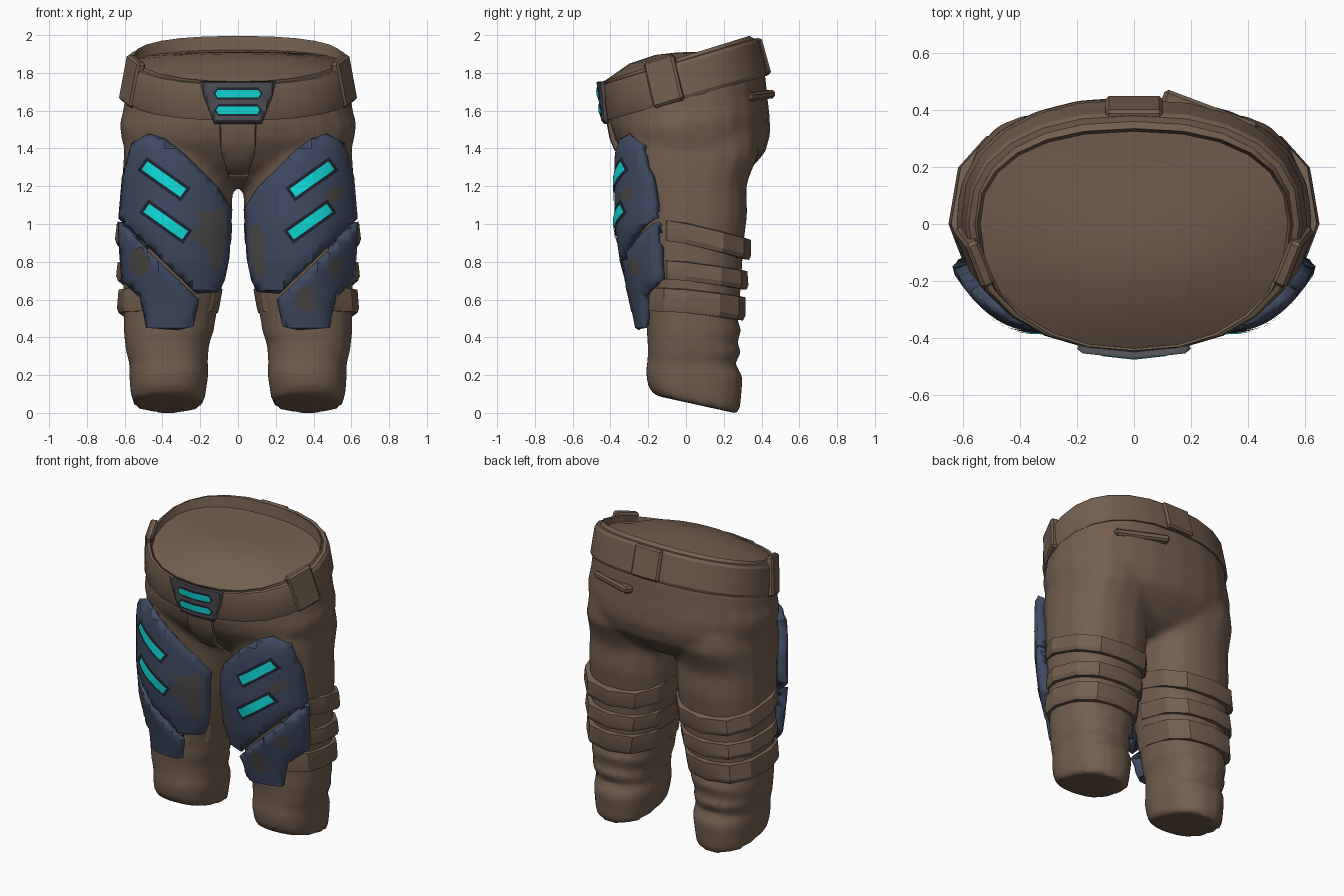
import bpy, bmesh, math
from mathutils import Vector, Euler, Matrix

if "Cube" in bpy.data.objects:
    bpy.data.objects.remove(bpy.data.objects["Cube"])

def material(name, r, g, b):
    m = bpy.data.materials.new(name)
    m.diffuse_color = (r, g, b, 1)
    m.use_nodes = True
    m.node_tree.nodes["Principled BSDF"].inputs["Base Color"].default_value = m.diffuse_color
    return m

BROWN = material("brown_cloth", .17, .113, .076)
NAVY = material("navy_armor", .052, .070, .125)
WORN = material("worn_grey", .076, .069, .068)
SLATE = material("slate_metal", .085, .083, .100)
DARK = material("dark_frame", .014, .019, .030)
CYAN = material("cyan_light", .005, .74, .73)

def finish(name, bm, mat, angle=35):
    me = bpy.data.meshes.new(name)
    bm.to_mesh(me)
    bm.free()
    me.materials.append(mat)
    me.shade_smooth()
    me.set_sharp_from_angle(angle=math.radians(angle))
    ob = bpy.data.objects.new(name, me)
    bpy.context.collection.objects.link(ob)
    return ob

def spow(v, p):
    return math.copysign(abs(v) ** p, v)

def loft(name, rings, mat, n=20, p_back=.85, loop=False, dip=0, angle=35):
    """Ring = (z, centre x, half width, front y, back y, slope of z along y)."""
    bm = bmesh.new()
    rows = []
    for z, cx, rx, yf, yb, slope in rings:
        row = []
        for i in range(n):
            a = 2 * math.pi * i / n
            c, s = math.cos(a), math.sin(a)
            p = p_back if s > 0 else .92
            y = spow(s, p) * (yb if s > 0 else -yf)
            row.append(bm.verts.new((cx + rx * spow(c, p), y, z + slope * y - dip * max(0, s))))
        rows.append(row)
    pairs = list(zip(rows, rows[1:])) + ([(rows[-1], rows[0])] if loop else [])
    for a, b in pairs:
        for i in range(n):
            j = (i + 1) % n
            bm.faces.new((a[i], a[j], b[j], b[i]))
    if not loop:
        bm.faces.new(rows[0])
        bm.faces.new(rows[-1])
    bmesh.ops.recalc_face_normals(bm, faces=bm.faces)
    return finish(name, bm, mat, angle)

def lerp(table, z):
    """Piecewise linear lookup in rows sorted by descending z."""
    for a, b in zip(table, table[1:]):
        if z >= b[0]:
            t = min(1, (a[0] - z) / (a[0] - b[0]))
            return [u + (v - u) * t for u, v in zip(a, b)]
    return list(table[-1])

def panel(name, pts, yfun, mat, thick=0, rim=0, off=0, drop=.025):
    """Outline in x, z draped on the surface y = yfun(x, z), with a bevelled rim."""
    bm = bmesh.new()
    f = bm.faces.new([bm.verts.new((x, 0, z)) for x, z in pts])
    f.normal_update()
    if f.normal.y > 0:
        f.normal_flip()
    if rim:
        bmesh.ops.inset_region(bm, faces=bm.faces[:], thickness=rim, use_even_offset=True)
    for axis, step in ((0, .03), (2, .05)):
        lo = min(v.co[axis] for v in bm.verts)
        hi = max(v.co[axis] for v in bm.verts)
        for k in range(math.ceil(lo / step), math.floor(hi / step) + 1):
            co, no = Vector(), Vector()
            co[axis], no[axis] = k * step, 1
            bmesh.ops.bisect_plane(bm, geom=bm.verts[:] + bm.edges[:] + bm.faces[:],
                                   plane_co=co, plane_no=no, dist=1e-4)
    for v in bm.verts:
        v.co.y = yfun(v.co.x, v.co.z) - off + (drop if rim and v.is_boundary else 0)
    bmesh.ops.remove_doubles(bm, verts=bm.verts, dist=.002)
    ob = finish(name, bm, mat, 30)
    if thick:
        mod = ob.modifiers.new("thickness", 'SOLIDIFY')
        mod.thickness, mod.offset = thick, -1
    return ob

def box(name, mat, loc, size, rot, bevel=.012):
    bm = bmesh.new()
    bmesh.ops.create_cube(bm, size=1)
    bmesh.ops.scale(bm, vec=size, verts=bm.verts)
    bmesh.ops.bevel(bm, geom=bm.edges[:], offset=bevel, segments=1, affect='EDGES')
    bmesh.ops.transform(bm, verts=bm.verts,
                        matrix=Matrix.Translation(loc) @ Euler(rot).to_matrix().to_4x4())
    return finish(name, bm, mat, 30)

# Waist rim and domed filling below the rim
loft("waist", [
    (1.67, 0, .58, -.40, .41, .28), (1.86, 0, .565, -.43, .375, .3),
    (1.892, 0, .55, -.445, .335, .31), (1.85, 0, .54, -.437, .325, .22),
    (1.885, 0, .40, -.30, .235, .12), (1.905, 0, .22, -.16, .13, .06), (1.91, 0, .06, -.05, .04, .04)],
    BROWN, 24)

# Hips, later fused with the legs
trousers = loft("trousers", [
    (1.19, 0, .40, -.10, .18, 0), (1.24, 0, .50, -.20, .28, 0), (1.31, 0, .57, -.28, .36, 0),
    (1.38, 0, .60, -.335, .42, 0), (1.46, 0, .618, -.378, .447, .04), (1.53, 0, .628, -.39, .443, .10),
    (1.60, 0, .608, -.403, .43, .2), (1.67, 0, .60, -.405, .42, .28), (1.75, 0, .57, -.405, .39, .28)],
    BROWN, 24)

# Belt with loops
loft("belt", [(1.68, 0, .57, -.39, .39, .28), (1.665, 0, .600, -.422, .432, .28),
              (1.685, 0, .608, -.43, .437, .28), (1.85, 0, .592, -.448, .395, .3),
              (1.87, 0, .580, -.445, .38, .3), (1.875, 0, .55, -.42, .35, .3)],
     BROWN, 24, loop=True, angle=25)
for s in (-1, 1):
    box("side_belt_loop", BROWN, (s * .560, -.115, 1.755), (.05, .175, .25), (.28, s * -.08, -s * .40))
box("back_belt_loop", BROWN, (0, .397, 1.883), (.2, .06, .2), (.27, 0, 0))
box("back_pocket_flap", BROWN, (.265, .385, 1.68), (.35, .06, .045), (0, .05, -.36))

# Fly panel
FLY = [(1.60, -.43), (1.46, -.408), (1.38, -.375), (1.31, -.325), (1.24, -.24)]
panel("fly", [(-.1, 1.56), (.1, 1.56), (.09, 1.38), (.05, 1.25), (-.05, 1.25), (-.09, 1.38)],
      lambda x, z: lerp(FLY, z)[1] + .06 * abs(x), BROWN, .04, .012, 0, .012)

# Buckle with two lights
def buckle_y(x, z):
    return -.474 + .11 * abs(x) + .12 * (1.75 - z)

panel("buckle", [(-.2, 1.755), (.2, 1.755), (.18, 1.67), (.125, 1.53), (-.125, 1.53), (-.18, 1.67)],
      buckle_y, SLATE, .03, .018, 0, .014)
for z, w in ((1.69, .12), (1.603, .115)):
    for nm, g, o, m in (("buckle_light_frame", .012, .003, DARK), ("buckle_light", 0, .007, CYAN)):
        panel(nm, [(-w - g, z), (-w + .012, z + .02 + g), (w - .012, z + .02 + g),
                   (w + g, z), (w - .012, z - .02 - g), (-w + .012, z - .02 - g)],
              buckle_y, m, 0, 0, o)

# Trouser legs: z, centre x, half width, front y, back y, slope
LEG = [(1.48, .315, .27, -.30, .38, 0), (1.37, .315, .290, -.31, .39, 0),
       (1.27, .318, .293, -.30, .345, 0), (1.2, .32, .293, -.29, .322, 0),
       (1.05, .325, .293, -.27, .327, 0), (.9, .33, .287, -.25, .308, 0),
       (.75, .34, .272, -.235, .298, 0), (.6, .352, .255, -.22, .288, 0),
       (.5, .362, .244, -.21, .272, 0), (.43, .367, .239, -.21, .296, .03),
       (.37, .375, .224, -.205, .270, -.04), (.31, .374, .217, -.205, .298, .05),
       (.27, .368, .208, -.205, .262, -.04), (.21, .366, .211, -.215, .304, -.06),
       (.11, .370, .200, -.205, .292, -.18), (.06, .369, .190, -.175, .285, -.22),
       (.056, .368, .172, -.14, .26, -.22)]
# Thigh armour surface: front y by height, curving back to either side
ARMOR = [(1.48, -.35), (1.38, -.378), (1.0, -.378), (.8, -.35), (.6, -.30), (.43, -.265)]

def armor_y(x, z):
    d = abs(x) - .33
    return lerp(ARMOR, z)[1] + (.20 if d > 0 else .13) * (abs(d) / .3) ** 2.3

UPPER = [(.47, 1.48), (.565, 1.43), (.615, 1.25), (.634, 1.03), (.22, .63), (.10, .64), (.07, .70),
         (.045, .82), (.03, 1.08), (.10, 1.19), (.28, 1.37), (.38, 1.45)]
LOWER = [(.638, 1.015), (.63, .86), (.618, .70), (.52, .61), (.485, .45), (.32, .437),
         (.235, .457), (.205, .60), (.235, .63)]

legs = []
for s in (-1, 1):
    side = "left" if s > 0 else "right"
    legs.append(loft(side + "_leg", [(z, s * cx, rx, yf, yb, t) for z, cx, rx, yf, yb, t in LEG],
                     BROWN, 18, .82))
    # Bands strapped round the leg; the upper two only wrap the back
    for z0, z1, front, slope, dip in ((1.01, .895, -.19, -.15, .035), (.805, .70, -.19, -.07, .025),
                                      (.66, .53, -.22, -.05, .025)):
        rings = []
        for z, g in ((z0, -.02), (z0 - .008, .024), (z1 + .025, .034), (z1, .026), (z1, -.02)):
            _, cx, rx, yf, yb, _ = lerp(LEG, z)
            rings.append((z, s * (cx + g * .4), rx + g * .6, front, yb + g, slope))
        loft(side + "_leg_band", rings, BROWN, 12, .8, loop=True, dip=dip, angle=25)
    # Armour plates
    for nm, pts in (("_thigh_plate", UPPER), ("_knee_plate", LOWER)):
        panel(side + nm, [(s * x, z) for x, z in pts], armor_y, NAVY, .07, .02, 0, .018)
    # Slanted lights in dark frames
    for x0, z0, x1, z1 in ((.29, 1.165, .495, 1.31), (.28, .94, .485, 1.085)):
        a, b = Vector((x0, z0)), Vector((x1, z1))
        u = (b - a).normalized()
        v = Vector((-u.y, u.x))
        for nm, g, o, m in (("_light_frame", .017, .005, DARK), ("_light", 0, .009, CYAN)):
            h = .027 + g
            q = [a - u * g - v * h, b + u * g - v * h, b + u * g + v * h, a - u * g + v * h]
            panel(side + nm, [(s * c.x, c.y) for c in q], armor_y, m, 0, 0, o)

# Fuse hips and legs into one soft cloth surface
bpy.ops.object.select_all(action='DESELECT')
for ob in legs + [trousers]:
    ob.select_set(True)
bpy.context.view_layer.objects.active = trousers
bpy.ops.object.join()
fuse = trousers.modifiers.new("fuse", 'REMESH')
fuse.mode, fuse.voxel_size, fuse.use_smooth_shade = 'VOXEL', .022, True
soft = trousers.modifiers.new("soften", 'SMOOTH')
soft.factor, soft.iterations = .5, 5

# Worn paint patches
PATCHES = [
    [(-.23, 1.07), (-.15, 1.06), (-.07, 1.09), (-.062, .97), (-.085, .78), (-.13, .74), (-.16, .86), (-.25, .93), (-.20, 1.0)],
    [(-.57, .86), (-.51, .88), (-.46, .80), (-.48, .74), (-.54, .72), (-.575, .77)],
    [(.065, .98), (.10, 1.0), (.14, .93), (.125, .83), (.15, .77), (.11, .70), (.075, .78)],
    [(.36, .68), (.42, .64), (.42, .56), (.36, .53), (.31, .57), (.31, .64)],
    [(.50, .82), (.55, .81), (.55, .73), (.49, .73), (.48, .77)],
    [(.45, 1.13), (.50, 1.19), (.56, 1.20), (.55, 1.14), (.50, 1.11)]]
for pts in PATCHES:
    panel("worn_patch", pts, armor_y, WORN, 0, 0, .004)
